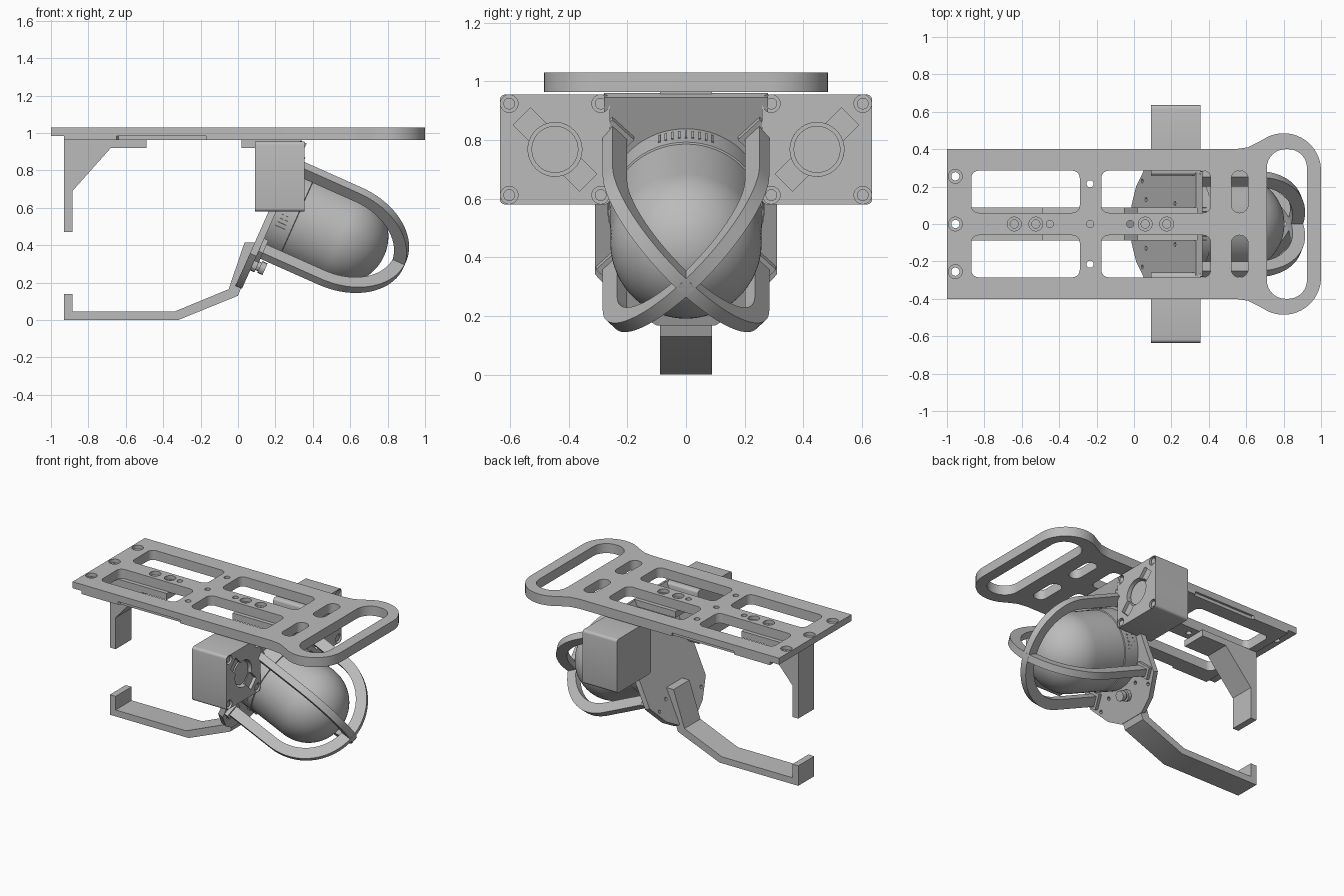
import bpy, bmesh
from math import sin, cos, pi, radians, asin
from mathutils import Matrix, Vector

cube = bpy.data.objects.get("Cube")
if cube:
    bpy.data.objects.remove(cube, do_unlink=True)

grey = bpy.data.materials.new("plain grey")
grey.use_nodes = True
grey.diffuse_color = (0.5, 0.5, 0.5, 1)
grey.node_tree.nodes["Principled BSDF"].inputs["Base Color"].default_value = (0.5, 0.5, 0.5, 1)
parts = []


def add_mesh(name, mesh, matrix):
    bm = bmesh.new()
    bm.from_mesh(mesh)
    bmesh.ops.remove_doubles(bm, verts=bm.verts, dist=0.0001)
    bmesh.ops.recalc_face_normals(bm, faces=bm.faces)
    bm.to_mesh(mesh)
    bm.free()
    mesh.materials.clear()
    mesh.materials.append(grey)
    ob = bpy.data.objects.new(name, mesh)
    ob.matrix_world = matrix
    bpy.context.collection.objects.link(ob)
    parts.append(ob)
    return ob


def prism(name, loops, z0, z1, matrix=Matrix()):
    """Extrude an outline with holes between two local heights."""
    cu = bpy.data.curves.new(name + "_profile", "CURVE")
    cu.dimensions = "2D"
    cu.fill_mode = "BOTH"
    cu.extrude = (z1 - z0) / 2
    for loop in loops:
        sp = cu.splines.new("POLY")
        sp.points.add(len(loop) - 1)
        for p, (x, y) in zip(sp.points, loop):
            p.co = (x, y, 0, 1)
        sp.use_cyclic_u = True
    tmp = bpy.data.objects.new("profile_helper", cu)
    bpy.context.collection.objects.link(tmp)
    bpy.context.view_layer.update()
    mesh = bpy.data.meshes.new_from_object(tmp.evaluated_get(bpy.context.evaluated_depsgraph_get()))
    bpy.data.objects.remove(tmp, do_unlink=True)
    return add_mesh(name, mesh, matrix @ Matrix.Translation((0, 0, (z0 + z1) / 2)))


def lathe(name, profile, matrix, steps=64):
    """Spin a (radius, height) profile around local z."""
    bm = bmesh.new()
    vs = [bm.verts.new((r, 0, z)) for r, z in profile]
    es = [bm.edges.new(pair) for pair in zip(vs, vs[1:])]
    bmesh.ops.spin(bm, geom=vs + es, cent=(0, 0, 0), axis=(0, 0, 1), angle=2 * pi, steps=steps)
    mesh = bpy.data.meshes.new(name)
    bm.to_mesh(mesh)
    bm.free()
    return add_mesh(name, mesh, matrix)


def arc(cx, cy, r, a0, a1, n=12):
    return [(cx + r * cos(radians(a0 + (a1 - a0) * i / n)),
             cy + r * sin(radians(a0 + (a1 - a0) * i / n))) for i in range(n + 1)]


def circle(cx, cy, r, n=24):
    return arc(cx, cy, r, 0, 360, n)[:-1]


def rrect(x0, x1, y0, y1, r, n=8):
    return (arc(x1 - r, y1 - r, r, 0, 90, n) + arc(x0 + r, y1 - r, r, 90, 180, n)
            + arc(x0 + r, y0 + r, r, 180, 270, n) + arc(x1 - r, y0 + r, r, 270, 360, n))


SIDE = Matrix.Rotation(pi / 2, 4, "X")                     # profile in x-z
FACE = Matrix(((0, 0, 1, 0), (1, 0, 0, 0), (0, 1, 0, 0), (0, 0, 0, 1)))  # profile in y-z
T = radians(24)
TILT = Matrix(((0, sin(T), cos(T), 0.24), (1, 0, 0, 0),
               (0, cos(T), -sin(T), 0.585), (0, 0, 0, 1)))  # tilted lamp frame


# Mounting plate, in three layers for the end step and the counterbored holes
def plate_outline(left, notch):
    half = [(0.54, 0.4)]
    if notch:
        half += [(-0.17, 0.4), (-0.17, 0.385), (-0.64, 0.385), (-0.65, 0.4)]
    half += [(left, 0.4)]
    half = arc(0.8, 0.285, 0.2, 0, 115, 20) + [(0.66, 0.435), (0.61, 0.41)] + half
    return half + [(x, -y) for x, y in reversed(half)]


slots = [rrect(0.71, 0.925, -0.4, 0.4, 0.1)]
for s in (-1, 1):
    for x0, x1, r in ((-0.87, -0.29, 0.04), (-0.175, 0.41, 0.04), (0.52, 0.61, 0.044)):
        y0, y1 = sorted((s * 0.06, s * 0.285))
        slots.append(rrect(x0, x1, y0, y1, r))
big = [(-0.955, -0.255), (-0.955, 0), (-0.955, 0.255), (-0.64, 0), (-0.525, 0), (0.06, 0), (0.175, 0)]
small = [(-0.45, 0), (-0.235, 0), (-0.235, 0.215), (-0.235, -0.215), (-0.02, 0)]
for name, z0, z1, left, notch, r in (("plate_lower", 0.963, 0.985, -0.93, True, 0.022),
                                     ("plate_middle", 0.985, 1.005, -1, False, 0.022),
                                     ("plate_upper", 1.005, 1.03, -1, False, 0.037)):
    holes = [circle(x, y, r) for x, y in big if x - r > left]
    holes += [circle(x, y, 0.019) for x, y in small]
    prism(name, [plate_outline(left, notch)] + slots + holes, z0, z1)

# Upper hook, lower arm and the short tab under the plate
prism("upper_hook", [[(-0.93, 0.965), (-0.93, 0.47), (-0.885, 0.47), (-0.885, 0.69),
                      (-0.68, 0.92), (-0.49, 0.92), (-0.49, 0.965)]], -0.088, 0.088, SIDE)
prism("lower_arm", [[(-0.93, 0), (-0.32, 0), (0, 0.13), (0.02, 0.18), (0.105, 0.415), (0.035, 0.415),
                     (-0.05, 0.165), (-0.34, 0.045), (-0.885, 0.045), (-0.885, 0.14),
                     (-0.93, 0.14)]], -0.088, 0.088, SIDE)
prism("plate_tab", [[(0.02, 0.92), (0.34, 0.92), (0.34, 0.965), (0.02, 0.965)]], -0.088, 0.088, SIDE)

# Tilted back plate
half = [(0.1, -0.47), (0.2, -0.41), (0.31, -0.28), (0.31, 0.02), (0.28, 0.1), (0.28, 0.38)]
outline = half + [(-y, u) for y, u in reversed(half)]
holes = [circle(s * y, u, 0.012, 12) for s in (-1, 1) for y, u in ((0.23, -0.33), (0.13, -0.28), (0.11, 0.1))]
prism("back_plate", [outline] + holes, -0.068, -0.03, TILT)

# Lamp dome with its collar, vents and cable gland
dome = [(0.258, 0.08)] + [(z, 0.335 + r) for r, z in arc(0, 0, 0.258, 90, 0, 24)]
dome[-1] = (0, dome[-1][1])
lathe("lamp_dome", dome, TILT)
lathe("lamp_collar", [(0, -0.03), (0.264, -0.03), (0.264, 0.082), (0.256, 0.086), (0, 0.086)], TILT)
for centre in (0, 90, 180):
    for k in range(-4, 5):
        turn = Matrix.Rotation(radians(centre + k * 5), 4, "Z")
        prism("collar_vent", [[(0.26, -0.004), (0.268, -0.004), (0.268, 0.004), (0.26, 0.004)]],
              -0.005, 0.05, TILT @ turn)
lathe("cable_gland", [(0, -0.04), (0.038, -0.04), (0.038, -0.005), (0.025, -0.005), (0.025, 0.01),
                      (0.034, 0.01), (0.034, 0.04), (0, 0.04)],
      TILT @ Matrix.Translation((0.03, -0.325, 0)), 12)

# Two crossed guard hoops with feet
hoop = ([(0.378, -0.03)] + arc(0, 0.335, 0.378, 0, 180, 40) + [(-0.378, -0.03), (-0.308, -0.03)]
        + arc(0, 0.335, 0.308, 180, 0, 40) + [(0.308, -0.03)])
for turn in (45, -45):
    frame = TILT @ Matrix.Rotation(radians(turn), 4, "Z")
    prism("guard_hoop", [hoop], -0.024, 0.024, frame @ SIDE)
    for s in (-1, 1):
        prism("guard_foot", [[(s * 0.29, -0.04), (s * 0.395, -0.04), (s * 0.395, 0.04), (s * 0.29, 0.04)]],
              -0.03, -0.005, frame)

# Side lamp boxes with round bore, diagonal recess and corner screws
a = math_angle = asin(0.042 / 0.092) * 180 / pi
recess = (arc(0, 0, 0.092, a, 180 - a) + [(-0.16, 0.042), (-0.16, -0.042)]
          + arc(0, 0, 0.092, 180 + a, 360 - a) + [(0.16, -0.042), (0.16, 0.042)])
for s, side in ((-1, "right"), (1, "left")):
    cy, cz = s * 0.447, 0.768
    y0, y1 = sorted((s * 0.26, s * 0.635))
    box = rrect(y0, y1, 0.58, 0.955, 0.018, 4)
    screws = [(cy + i * 0.156, cz + j * 0.156) for i in (-1, 1) for j in (-1, 1)]
    screw_holes = [circle(y, z, 0.03) for y, z in screws]
    c = cos(pi / 4)
    cut = [(cy + s * c * (p - q), cz + c * (p + q)) for p, q in recess]
    prism(side + "_box_body", [box], 0.09, 0.3, FACE)
    prism(side + "_box_middle", [box, circle(cy, cz, 0.092, 40)], 0.3, 0.333, FACE)
    prism(side + "_box_front", [box, cut] + screw_holes, 0.333, 0.355, FACE)
    prism(side + "_lens", [circle(cy, cz, 0.08, 40)], 0.29, 0.335, FACE)
    for y, z in screws:
        prism(side + "_screw", [circle(y, z, 0.02, 16)], 0.33, 0.348, FACE)

# Smooth the round parts, keeping edges sharp
bpy.ops.object.select_all(action="DESELECT")
for ob in parts:
    ob.select_set(True)
bpy.context.view_layer.objects.active = parts[0]
bpy.ops.object.shade_smooth_by_angle(angle=radians(30))
